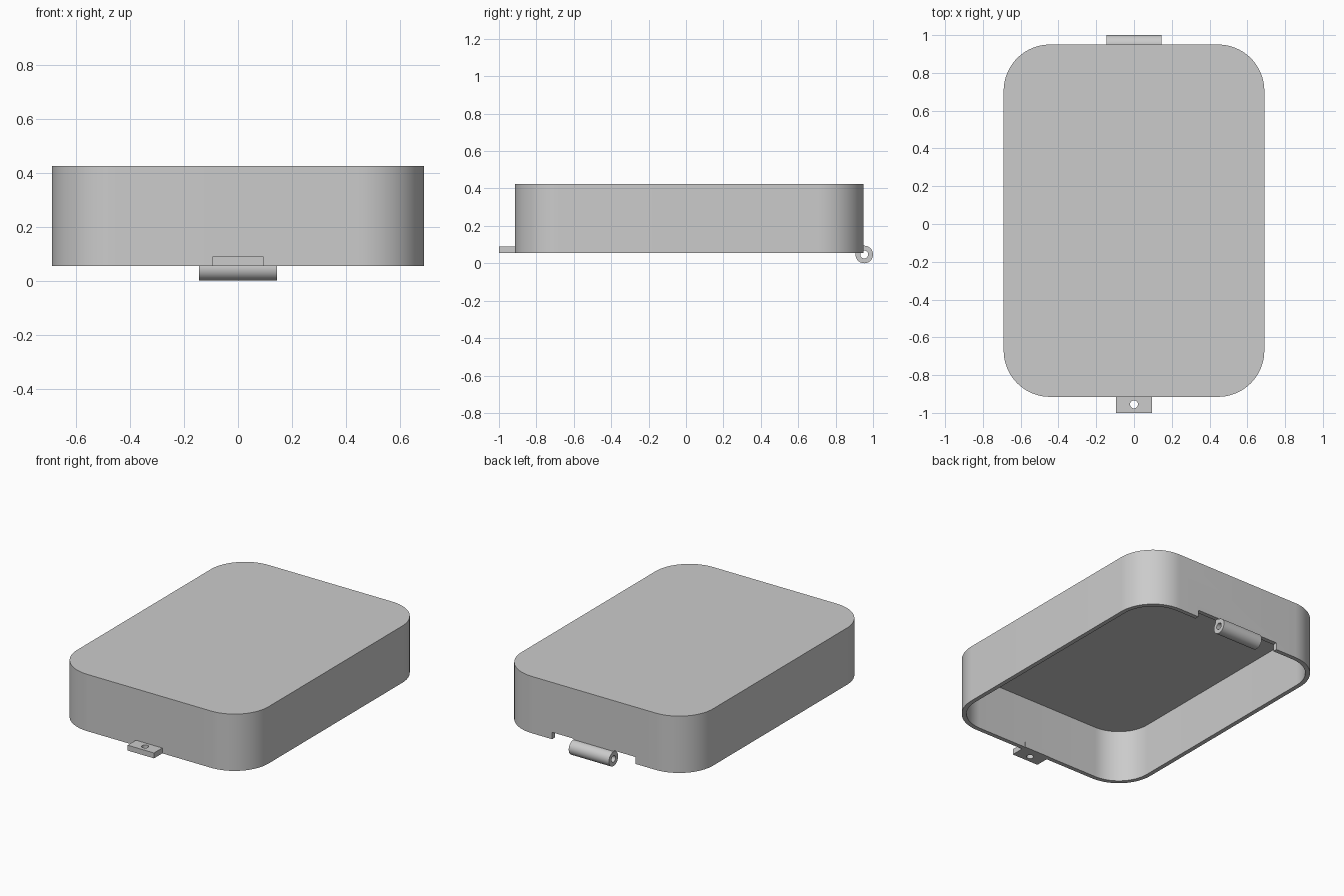
import bpy, bmesh, math
from mathutils import Matrix

if "Cube" in bpy.data.objects:
    bpy.data.objects.remove(bpy.data.objects["Cube"], do_unlink=True)

grey = bpy.data.materials.new("plain grey")
grey.use_nodes = True
COLOUR = (0.6, 0.6, 0.6, 1)
grey.diffuse_color = COLOUR
grey.node_tree.nodes["Principled BSDF"].inputs["Base Color"].default_value = COLOUR

HALF_X, Y0, Y1 = 0.69, -0.915, 0.95
BASE, TOP, WALL, CEILING = 0.055, 0.425, 0.028, 0.39


def finish(name, bm):
    bmesh.ops.recalc_face_normals(bm, faces=bm.faces)
    mesh = bpy.data.meshes.new(name)
    bm.to_mesh(mesh)
    bm.free()
    mesh.materials.append(grey)
    ob = bpy.data.objects.new(name, mesh)
    bpy.context.collection.objects.link(ob)
    return ob


def box(name, x, y0, y1, z0, z1):
    bm = bmesh.new()
    size = Matrix.Diagonal((2 * x, y1 - y0, z1 - z0, 1))
    centre = Matrix.Translation((0, (y0 + y1) / 2, (z0 + z1) / 2))
    bmesh.ops.create_cube(bm, size=1, matrix=centre @ size)
    return finish(name, bm)


def rounded_block(name, inset, radius, z0, z1, steps=20):
    bm = bmesh.new()
    cx, cy = HALF_X - inset - radius, (Y1 - Y0) / 2 - inset - radius
    loop = []
    for q, (sx, sy) in enumerate([(1, 1), (-1, 1), (-1, -1), (1, -1)]):
        for i in range(steps + 1):
            a = (q + i / steps) * math.pi / 2
            loop.append(bm.verts.new((sx * cx + radius * math.cos(a),
                                      (Y0 + Y1) / 2 + sy * cy + radius * math.sin(a), z0)))
    face = bm.faces.new(loop)
    up = bmesh.ops.extrude_face_region(bm, geom=[face], use_keep_orig=True)
    for v in up["geom"]:
        if isinstance(v, bmesh.types.BMVert):
            v.co.z = z1
    return finish(name, bm)


def cylinder(name, radius, depth, matrix, segments=48):
    bm = bmesh.new()
    bmesh.ops.create_cone(bm, cap_ends=True, segments=segments, radius1=radius,
                          radius2=radius, depth=depth, matrix=matrix)
    return finish(name, bm)


def cut(target, *cutters):
    for cutter in cutters:
        mod = target.modifiers.new("cut", 'BOOLEAN')
        mod.object = cutter
        mod.solver = 'EXACT'
        bpy.context.view_layer.objects.active = target
        bpy.ops.object.modifier_apply(modifier=mod.name)
        bpy.data.objects.remove(cutter, do_unlink=True)


def smooth(ob):
    bpy.ops.object.select_all(action='DESELECT')
    ob.select_set(True)
    bpy.context.view_layer.objects.active = ob
    bpy.ops.object.shade_smooth_by_angle(angle=math.radians(30))


# Hollow lid, open below, with a hinge notch in the back wall
lid = rounded_block("lid_shell", 0, 0.245, BASE, TOP)
cavity = rounded_block("cavity_cutter", WALL, 0.245 - WALL, BASE - 0.1, CEILING)
notch = box("notch_cutter", 0.3, Y1 - 0.06, Y1 + 0.05, BASE - 0.05, 0.1)
cut(lid, cavity, notch)
smooth(lid)

# Hinge barrel with a pin hole, hung from the notch by a thin web
HINGE_X = 0.145
axis = Matrix.Translation((0, 0.953, 0.047)) @ Matrix.Rotation(math.pi / 2, 4, 'Y')
barrel = cylinder("hinge_barrel", 0.047, 2 * HINGE_X, axis)
cut(barrel, cylinder("pin_cutter", 0.021, 1, axis))
smooth(barrel)
box("hinge_web", HINGE_X, Y1 - WALL, Y1, 0.076, 0.102)

# Latch tab through the front wall, with a round hole
tab = box("latch_tab", 0.095, -1, Y0 + WALL + 0.002, BASE, 0.09)
cut(tab, cylinder("tab_hole_cutter", 0.021, 0.5, Matrix.Translation((0, -0.955, 0.07))))
smooth(tab)
